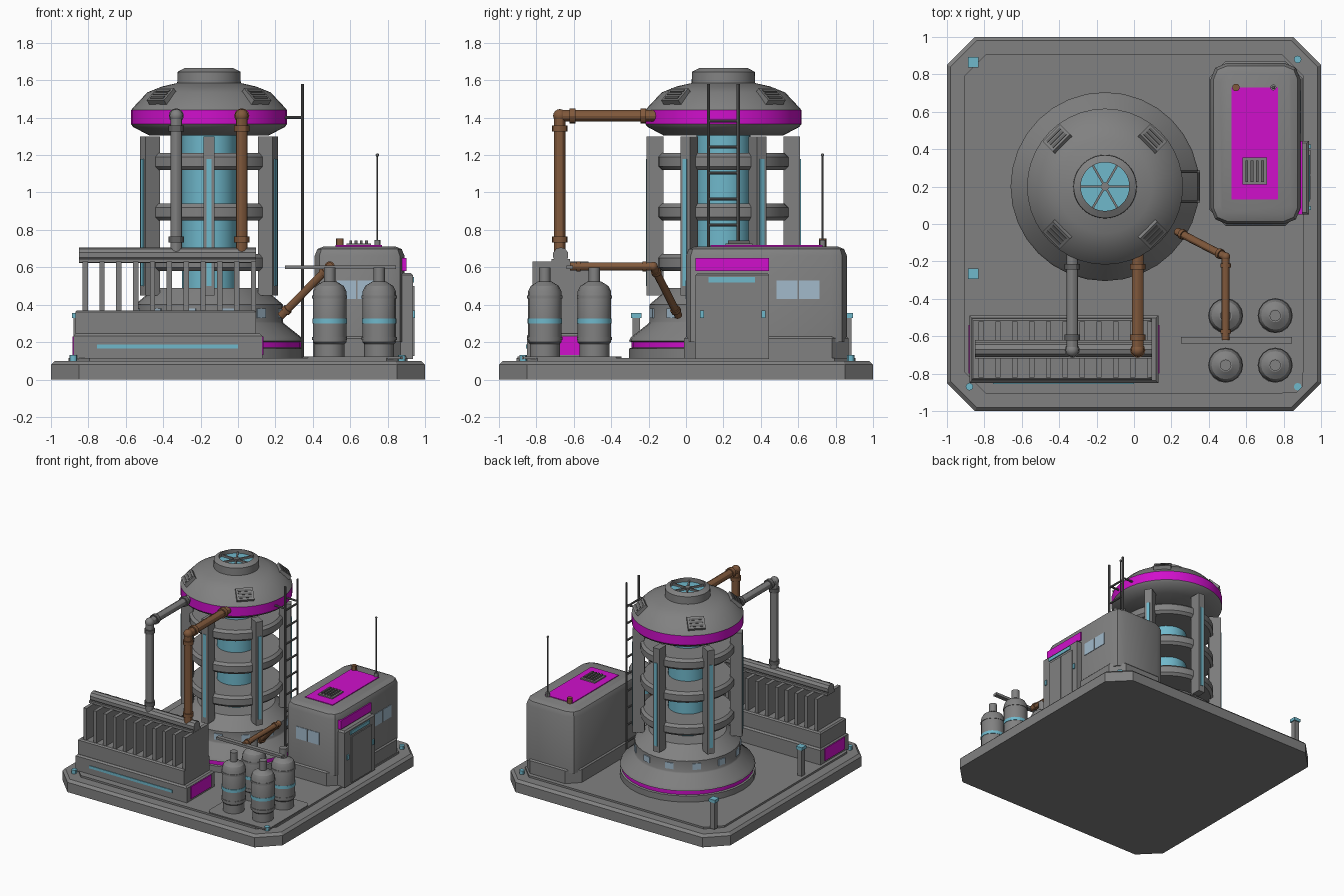
import bpy, bmesh
from math import radians, pi
from mathutils import Matrix, Vector

cube = bpy.data.objects.get("Cube")
if cube:
    bpy.data.objects.remove(cube, do_unlink=True)


def material(name, *rgb):
    m = bpy.data.materials.new(name)
    m.use_nodes = True
    m.diffuse_color = (*rgb, 1)
    m.node_tree.nodes["Principled BSDF"].inputs["Base Color"].default_value = (*rgb, 1)
    return m


GREY = material("grey metal", .22, .22, .22)
DARK = material("dark metal", .13, .13, .13)
PINK = material("magenta paint", .63, .005, .6)
CYAN = material("cyan light", .16, .48, .6)
PALE = material("pale glass", .36, .49, .6)
BROWN = material("copper brown", .22, .1, .045)
I = Matrix.Identity(4)


def finish(name, bm, mats, M=I):
    bmesh.ops.recalc_face_normals(bm, faces=bm.faces)
    bm.transform(M)
    me = bpy.data.meshes.new(name)
    for f in bm.faces:
        f.smooth = True
    bm.to_mesh(me)
    bm.free()
    for m in mats:
        me.materials.append(m)
    me.set_sharp_from_angle(angle=radians(30))
    ob = bpy.data.objects.new(name, me)
    bpy.context.collection.objects.link(ob)
    return ob


def box(name, lo, hi, mat=GREY, corner=0, top=0, seg=1, M=I):
    """Box with optional cut upright corners and cut top rim."""
    bm = bmesh.new()
    lo, hi = Vector(lo), Vector(hi)
    size = Matrix.Diagonal((*(hi - lo), 1))
    bmesh.ops.create_cube(bm, size=1, matrix=Matrix.Translation((lo + hi) / 2) @ size)
    if corner:
        up = [e for e in bm.edges if abs(e.verts[0].co.z - e.verts[1].co.z) > 1e-4]
        bmesh.ops.bevel(bm, geom=up, offset=corner, segments=seg, profile=.5, affect='EDGES')
    if top:
        rim = [e for e in bm.edges if all(v.co.z > hi.z - 1e-4 for v in e.verts)]
        bmesh.ops.bevel(bm, geom=rim, offset=top, segments=seg, profile=.5, affect='EDGES')
    return finish(name, bm, [mat], M)


def lathe(name, profile, mats=(GREY,), rule=None, loc=(0, 0, 0), seg=32):
    """Spin (radius, height) points; rule picks a material from face height."""
    bm = bmesh.new()
    vs = [bm.verts.new((r, 0, z)) for r, z in profile]
    es = [bm.edges.new(p) for p in zip(vs, vs[1:])]
    bmesh.ops.spin(bm, geom=vs + es, cent=(0, 0, 0), axis=(0, 0, 1),
                   angle=2 * pi, steps=seg, use_duplicate=False)
    bmesh.ops.remove_doubles(bm, verts=bm.verts, dist=1e-4)
    if rule:
        for f in bm.faces:
            f.material_index = rule(f.calc_center_median().z)
    return finish(name, bm, mats, Matrix.Translation(loc))


def rod(name, a, b, r, mat=GREY, seg=12):
    a, b = Vector(a), Vector(b)
    bm = bmesh.new()
    bmesh.ops.create_cone(bm, cap_ends=True, segments=seg, radius1=r, radius2=r, depth=(b - a).length)
    turn = (b - a).to_track_quat('Z', 'Y').to_matrix().to_4x4()
    return finish(name, bm, [mat], Matrix.Translation((a + b) / 2) @ turn)


def ball(name, c, r, mat):
    bm = bmesh.new()
    bmesh.ops.create_uvsphere(bm, u_segments=12, v_segments=8, radius=r)
    return finish(name, bm, [mat], Matrix.Translation(c))


def pipe(name, pts, r, mat):
    """Jointed pipe with a collar near both ends of each run."""
    pts = [Vector(p) for p in pts]
    for a, b in zip(pts, pts[1:]):
        rod(name, a, b, r, mat)
        d = (b - a).normalized()
        for c in (a + d * r * 2.2, b - d * r * 2.2):
            rod(name + "_collar", c - d * r * .5, c + d * r * .5, r * 1.3, DARK if mat == GREY else mat)
    for p in pts[1:-1]:
        ball(name + "_elbow", p, r * 1.15, mat)


# Ground slab
box("base_slab", (-1, -1, 0), (1, 1, .1), corner=.15, top=.02)
box("base_panel", (-.905, -.905, .09), (.905, .905, .115), corner=.11)
for x, y in ((-.86, .865), (-.86, -.265)):
    box("marker_post", (x - .02, y - .02, .11), (x + .02, y + .02, .33))
    box("marker_cap", (x - .028, y - .028, .33), (x + .028, y + .028, .355), CYAN)
for x, y in ((.875, .88), (.875, -.87), (-.88, -.87)):
    rod("corner_light", (x, y, .09), (x, y, .13), .02, CYAN)

# Reactor tower
TX, TY = -.155, .2
T = (TX, TY, 0)
lathe("tower_skirt", [(0, .11), (.505, .11), (.505, .165), (.492, .17), (.492, .2), (.505, .205), (.495, .225),
                      (.4, .3), (.395, .31), (.395, .4), (.385, .41), (.29, .49), (0, .49)],
      (GREY, PINK), lambda z: int(.172 < z < .199), T)
rod("glowing_core", (TX, TY, .48), (TX, TY, 1.32), .145, CYAN, 32)
for z in (.625, .895, 1.165):
    lathe("core_ring", [(.14, z - .045), (.33, z - .045), (.35, z - .025), (.35, z + .025),
                        (.33, z + .045), (.14, z + .045)], loc=T)
lathe("dome", [(0, 1.305), (.32, 1.305), (.405, 1.35), (.417, 1.365), (.417, 1.44), (.405, 1.455), (.33, 1.535),
               (.25, 1.567), (.17, 1.585), (.168, 1.645), (.13, 1.665), (.13, 1.63), (0, 1.63)],
      (GREY, PINK, CYAN), lambda z: 1 if 1.37 < z < 1.438 else 2 if 1.6295 < z < 1.6305 else 0, T, 40)
rod("fan_hub", (TX, TY, 1.62), (TX, TY, 1.65), .022)


def around(deg):
    return Matrix.Translation(T) @ Matrix.Rotation(radians(deg), 4, 'Z')


for i in range(6):
    M = around(30 + 60 * i)
    box("tower_pillar", (.32, -.029, .45), (.41, .029, 1.3), M=M)
    box("pillar_light", (.405, -.013, .5), (.415, .013, 1.18), CYAN, M=M)
    box("fan_spoke", (.01, -.006, 1.625), (.135, .006, 1.645), M=around(60 * i))
for i in range(12):
    box("skirt_window", (.388, -.032, .33), (.4, .032, .38), PALE, M=around(15 + 30 * i))
for i in range(4):
    M = around(45 + 90 * i) @ Matrix.Translation((.355, 0, 1.51)) @ Matrix.Rotation(radians(40), 4, 'Y')
    box("dome_vent", (-.05, -.065, -.03), (.05, .065, .02), M=M)
    for k in range(3):
        x = -.027 + k * .027
        box("dome_vent_slot", (x - .008, -.05, .018), (x + .008, .05, .024), DARK, M=M)

# Access ladder
for y in (.12, .28):
    rod("ladder_rail", (.345, y, .11), (.345, y, 1.58), .009, DARK, 8)
    rod("ladder_bracket", (.24, y, 1.4), (.345, y, 1.4), .008, DARK, 8)
for i in range(9):
    z = .27 + .139 * i
    rod("ladder_rung", (.345, .12, z), (.345, .28, z), .008, DARK, 8)

# Radiator bank
box("radiator_base", (-.88, -.85, .11), (.13, -.49, .245), top=.012)
box("radiator_body", (-.87, -.835, .24), (.095, -.505, .37), top=.01)
box("radiator_light", (-.755, -.855, .165), (0, -.84, .187), CYAN)
for x in (-.88, .13):
    box("radiator_end_panel", (x - .006, -.8, .13), (x + .006, -.54, .23), PINK)
for i in range(11):
    x = -.817 + .09 * i
    box("radiator_fin", (x - .014, -.82, .36), (x + .014, -.52, .63))
box("radiator_top_plate", (-.85, -.72, .625), (.095, -.62, .645))
rod("radiator_header", (-.85, -.67, .665), (.095, -.67, .665), .042, GREY, 10)

# Large coolant pipes
for x, mat in ((-.33, GREY), (.02, BROWN)):
    pipe("coolant_pipe", [(x, -.675, .68), (x, -.675, 1.41), (x, -.16, 1.41)], .031, mat)

# Gas tanks
box("tank_pad", (.345, -.9, .11), (.9, -.345, .122), corner=.03)
for x in (.49, .755):
    for y in (-.49, -.755):
        lathe("gas_tank", [(0, .12), (.08, .12), (.08, .19), (.09, .2), (.09, .3), (.093, .3), (.093, .325),
                           (.09, .325), (.09, .47), (.075, .5), (.035, .525), (.03, .525), (.03, .6), (0, .6)],
              (GREY, CYAN), lambda z: int(.299 < z < .326), (x, y, 0), 16)
        for z in (.22, .44):
            rod("tank_hoop", (x, y, z - .008), (x, y, z + .008), .094, GREY, 16)
box("tank_manifold", (.25, -.64, .59), (.845, -.605, .61))
pipe("feed_pipe", [(.23, -.04, .34), (.49, -.175, .605), (.49, -.62, .605)], .021, BROWN)

# Control cabin
box("cabin_plinth", (.4, -.01, .11), (.9, .87, .23), corner=.09, top=.01)
box("cabin_body", (.41, 0, .2), (.89, .86, .712), corner=.085, top=.05, seg=2)
box("roof_panel", (.52, .13, .708), (.77, .73, .718), PINK)
box("roof_vent", (.58, .21, .71), (.71, .355, .728))
for i in range(4):
    x = .603 + i * .028
    box("roof_vent_slat", (x - .007, .225, .725), (x + .007, .34, .742), DARK)
rod("antenna", (.745, .73, .71), (.745, .73, 1.2), .005, DARK, 6)
rod("antenna_foot", (.745, .73, .71), (.745, .73, .745), .016, GREY)
ball("antenna_tip", (.745, .73, 1.2), .009, DARK)
rod("roof_stub", (.545, .73, .71), (.545, .73, .755), .02, BROWN)
for a in (.53, .64):
    box("front_window", (a, -.004, .43), (a + .1, .004, .53), PALE)
for a in (.485, .605):
    box("side_window", (.886, a, .43), (.894, a + .11, .53), PALE)

# Cabin doorway
box("porch", (.85, .05, .11), (.935, .445, .57), top=.012)
box("door_sign", (.87, .05, .58), (.9, .445, .65), PINK)
box("door_light", (.93, .12, .52), (.942, .37, .548), CYAN)
for lo, hi in ((.13, .26), (.265, .395)):
    box("door_leaf", (.93, lo, .125), (.943, hi, .5))
for y in (.085, .415):
    box("porch_lamp", (.93, y - .01, .33), (.945, y + .01, .37), CYAN)
